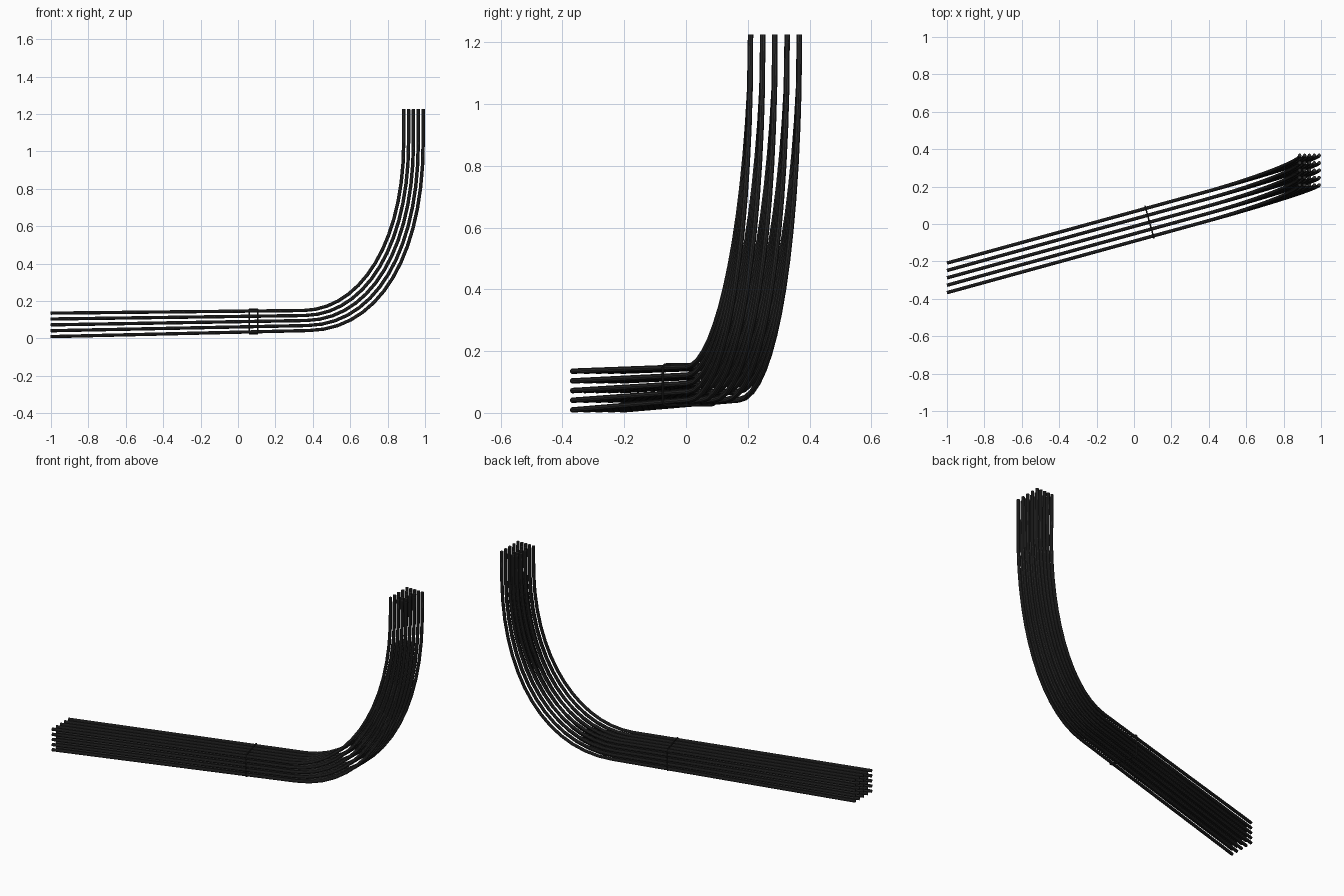
import bpy
from mathutils import Vector

cube = bpy.data.objects.get("Cube")
if cube:
    bpy.data.objects.remove(cube)

COUNT = 5            # cables per row and per column
RADIUS = 0.0092
SLOPE = 0.275        # sideways run of the straight part
PITCH = 0.0395       # sideways spacing
TOP = 1.225


def material(name, value):
    mat = bpy.data.materials.new(name)
    mat.use_nodes = True
    colour = (value, value, value, 1)
    mat.diffuse_color = colour
    mat.node_tree.nodes["Principled BSDF"].inputs["Base Color"].default_value = colour
    return mat


def tube(name, anchors, radius, mat, cyclic=False):
    """Sweep a round tube along (left handle, point, right handle) anchors."""
    curve = bpy.data.curves.new(name, "CURVE")
    curve.dimensions = "3D"
    curve.resolution_u = 14
    curve.bevel_depth = radius
    curve.bevel_resolution = 3
    curve.use_fill_caps = not cyclic
    spline = curve.splines.new("BEZIER")
    spline.bezier_points.add(len(anchors) - 1)
    spline.use_cyclic_u = cyclic
    for point, (left, co, right) in zip(spline.bezier_points, anchors):
        point.handle_left_type = point.handle_right_type = "FREE"
        point.co, point.handle_left, point.handle_right = co, left, right
    curve.materials.append(mat)
    obj = bpy.data.objects.new(name, curve)
    bpy.context.collection.objects.link(obj)
    bpy.ops.object.select_all(action="DESELECT")
    obj.select_set(True)
    bpy.context.view_layer.objects.active = obj
    bpy.ops.object.convert(target="MESH")
    bpy.ops.object.shade_smooth_by_angle()


def mix(a, b, f):
    return a + (b - a) * f


cable_black = material("cable black", 0.03)
tie_black = material("tie black", 0.015)

# Cables: layer runs from the outside of the bend to the inside
for layer in range(COUNT):
    f = layer / (COUNT - 1)
    x_end = mix(0.99, 0.886, f)
    for column in range(COUNT):
        y_start = -0.367 + PITCH * column
        y_end = 0.209 + PITCH * column
        lean = y_end - (y_start + SLOPE * (x_end + 1))

        def at(x, z, share=0.0):
            return Vector((x, y_start + SLOPE * (x + 1) + lean * share, z))

        start = at(-1, mix(0.0095, 0.135, f))
        bend = at(mix(0.38, 0.35, f), mix(0.042, 0.149, f))
        bend_out = at(mix(0.76, 0.66, f), mix(0.049, 0.155, f))
        rise_in = at(x_end, mix(0.45, 0.52, f), 0.5)
        rise = at(x_end, 1.05, 0.95)
        top = at(x_end, TOP, 1)
        tube(f"cable_{layer + 1}_{column + 1}", [
            (start, start, start.lerp(bend, 0.33)),
            (start.lerp(bend, 0.67), bend, bend_out),
            (rise_in, rise, rise.lerp(top, 0.33)),
            (rise.lerp(top, 0.67), top, top),
        ], RADIUS, cable_black)

# Cable tie: a thin rounded rectangular loop square to the bundle
along = Vector((1, SLOPE, 0)).normalized()
across = Vector((-along.y, along.x, 0))
up = Vector((0, 0, 1))
centre = Vector((0.083, 0.01, 0.091))
half_w, half_h, corner = 0.088, 0.066, 0.012
loop = []
for sx, sz in ((1, 1), (-1, 1), (-1, -1), (1, -1)):
    tip = centre + across * half_w * sx + up * half_h * sz
    side = tip - up * corner * sz
    flat = tip - across * corner * sx
    a, b = (side, flat) if sx * sz > 0 else (flat, side)
    loop += [(a, a, a.lerp(tip, 0.55)), (b.lerp(tip, 0.55), b, b)]
tube("cable_tie", loop, 0.004, tie_black, cyclic=True)
